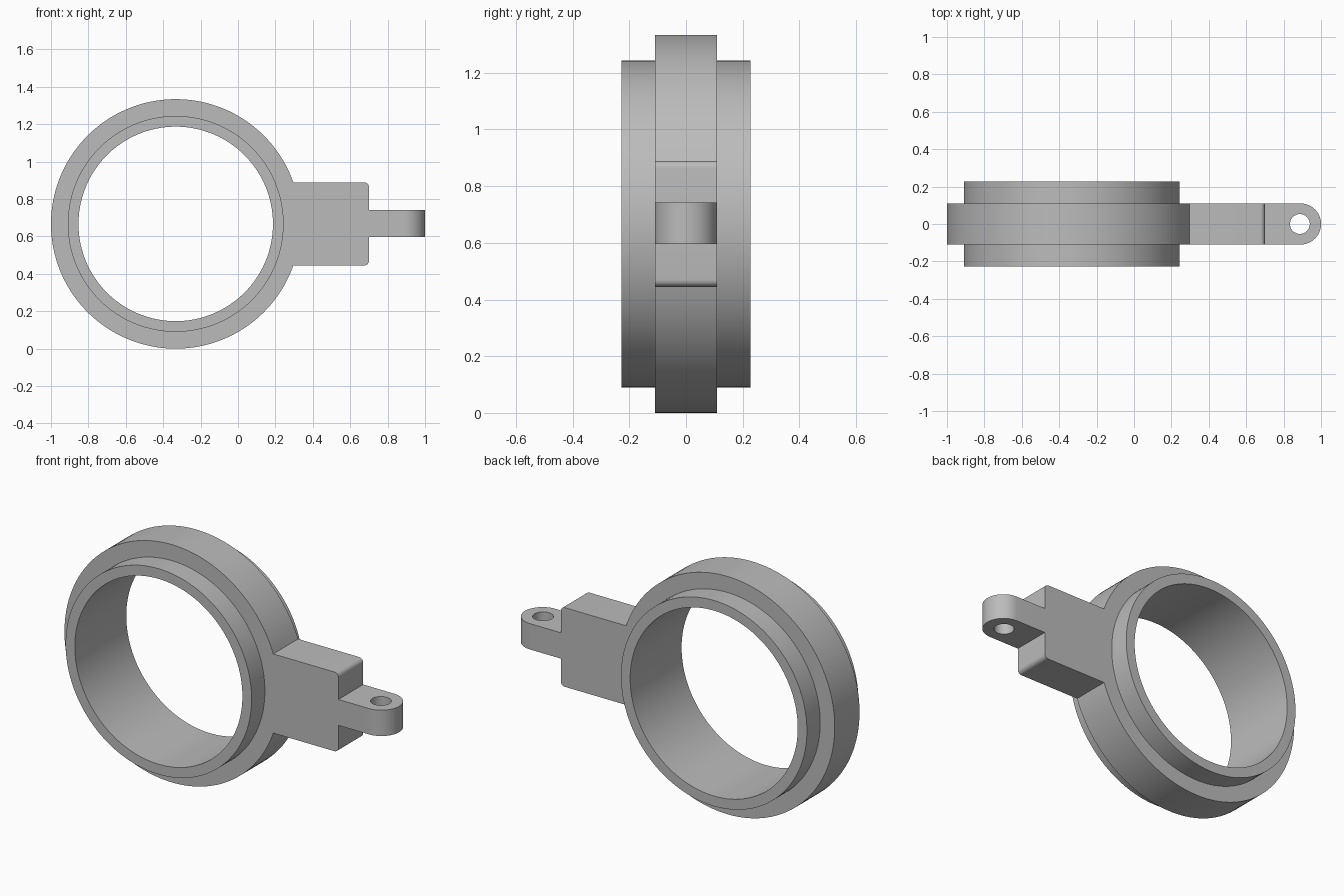
import bpy, bmesh, math

if "Cube" in bpy.data.objects:
    bpy.data.objects.remove(bpy.data.objects["Cube"])

CX, CZ = -0.333, 0.667           # ring centre
R_OUT, R_SLEEVE, R_BORE = 0.667, 0.577, 0.52
HALF = 0.11                      # half thickness of band, block and lug

grey = bpy.data.materials.new("plain_grey")
grey.diffuse_color = (0.5, 0.5, 0.5, 1)
grey.use_nodes = True
grey.node_tree.nodes["Principled BSDF"].inputs["Base Color"].default_value = grey.diffuse_color


def arc(cx, cy, r, a0, a1, n):
    return [(cx + r * math.cos(a0 + (a1 - a0) * i / n),
             cy + r * math.sin(a0 + (a1 - a0) * i / n)) for i in range(n + 1)]


def circle(cx, cy, r, n=128):
    return arc(cx, cy, r, 0, math.tau, n)[:-1]


def plate(name, outlines, half, rotation=(0, 0, 0), location=(0, 0, 0)):
    """Filled 2D outlines (the later ones are holes), extruded both ways."""
    cu = bpy.data.curves.new(name, 'CURVE')
    cu.dimensions, cu.fill_mode, cu.extrude = '2D', 'BOTH', half
    for pts in outlines:
        sp = cu.splines.new('POLY')
        sp.points.add(len(pts) - 1)
        for p, (x, y) in zip(sp.points, pts):
            p.co = (x, y, 0, 1)
        sp.use_cyclic_u = True
    ob = bpy.data.objects.new(name, cu)
    ob.rotation_euler, ob.location = rotation, location
    bpy.context.collection.objects.link(ob)
    bpy.ops.object.select_all(action='DESELECT')
    ob.select_set(True)
    bpy.context.view_layer.objects.active = ob
    bpy.ops.object.convert(target='MESH')
    ob = bpy.context.view_layer.objects.active
    bm = bmesh.new()
    bm.from_mesh(ob.data)
    bmesh.ops.remove_doubles(bm, verts=bm.verts, dist=1e-5)
    bmesh.ops.recalc_face_normals(bm, faces=bm.faces)
    bm.to_mesh(ob.data)
    bm.free()
    ob.data.materials.clear()
    ob.data.materials.append(grey)
    bpy.ops.object.shade_smooth_by_angle(angle=math.radians(25))
    return ob


UPRIGHT = (math.pi / 2, 0, 0)    # outline y becomes world z

# Wide band and block share one outline, with rounded block corners
BX, BH, F = 0.70, 0.222, 0.025
a = math.asin(BH / R_OUT)
outline = arc(CX, CZ, R_OUT, a, math.tau - a, 120)
outline += arc(BX - F, CZ - BH + F, F, -math.pi / 2, 0, 6)
outline += arc(BX - F, CZ + BH - F, F, 0, math.pi / 2, 6)
plate("band_and_block", [outline, circle(CX, CZ, 0.55)], HALF, UPRIGHT)

# Inner sleeve standing proud on both sides
plate("sleeve", [circle(CX, CZ, R_SLEEVE), circle(CX, CZ, R_BORE)], 0.228, UPRIGHT)

# Lug with a round end and a vertical pin hole
lug = [(BX, -HALF)] + arc(1 - HALF, 0, HALF, -math.pi / 2, math.pi / 2, 32) + [(BX, HALF)]
plate("lug", [lug, circle(0.887, 0, 0.053, 48)], 0.0725, location=(0, 0, 0.669))
